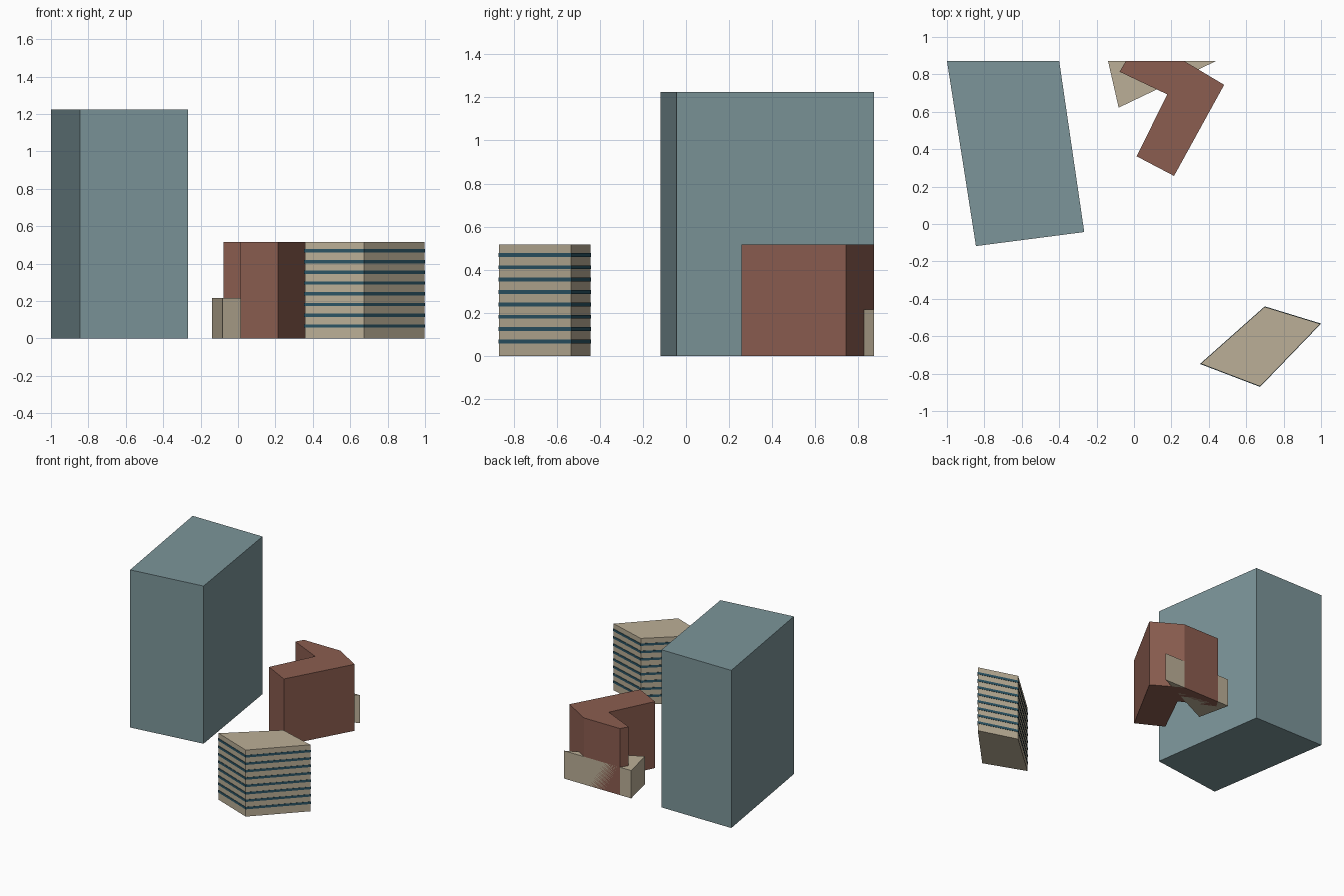
import bpy, bmesh

if "Cube" in bpy.data.objects:
    bpy.data.objects.remove(bpy.data.objects["Cube"])


def material(name, rgb):
    m = bpy.data.materials.new(name)
    m.diffuse_color = (*rgb, 1)
    m.use_nodes = True
    m.node_tree.nodes["Principled BSDF"].inputs["Base Color"].default_value = m.diffuse_color
    return m


def extrude(bm, outline, z0, z1):
    """Add a closed prism over a counter-clockwise outline."""
    low = [bm.verts.new((x, y, z0)) for x, y in outline]
    high = [bm.verts.new((x, y, z1)) for x, y in outline]
    bm.faces.new(low[::-1])
    bm.faces.new(high)
    n = len(outline)
    for i in range(n):
        j = (i + 1) % n
        bm.faces.new((low[i], low[j], high[j], high[i]))


def building(name, outline, spans, mat):
    bm = bmesh.new()
    for z0, z1 in spans:
        extrude(bm, outline, z0, z1)
    bmesh.ops.recalc_face_normals(bm, faces=bm.faces)
    me = bpy.data.meshes.new(name)
    bm.to_mesh(me)
    bm.free()
    me.materials.append(mat)
    ob = bpy.data.objects.new(name, me)
    bpy.context.collection.objects.link(ob)
    return ob


slate = material("slate", (0.20, 0.30, 0.32))
brick = material("brick", (0.26, 0.11, 0.08))
sand = material("sand", (0.50, 0.43, 0.31))
glass = material("window_blue", (0.025, 0.09, 0.13))

# Tall tower
building("tower", [(-1, 0.872), (-0.845, -0.118), (-0.266, -0.043), (-0.4, 0.872)],
         [(0, 1.225)], slate)

# L-shaped brick block, cut off at the rear site edge
building("brick_block", [(0.014, 0.362), (0.214, 0.257), (0.482, 0.744), (0.267, 0.872),
                         (-0.043, 0.872), (-0.077, 0.814), (0.178, 0.693)],
         [(0, 0.517)], brick)

# Low triangular annex that the brick block passes through
building("annex", [(-0.139, 0.872), (-0.082, 0.622), (0.44, 0.872)], [(0, 0.216)], sand)

# Office block with eight slightly proud window bands
H, BANDS = 0.517, 8
plan = [(0.357, -0.747), (0.674, -0.868), (0.996, -0.534), (0.699, -0.443)]
building("office_block", plan, [(0, H)], sand)
cx = sum(p[0] for p in plan) / 4
cy = sum(p[1] for p in plan) / 4
proud = [(cx + (x - cx) * 1.013, cy + (y - cy) * 1.013) for x, y in plan]
step = H / (BANDS + 1)
spans = [(step * i, step * i + 0.018) for i in range(1, BANDS + 1)]
building("window_bands", proud, spans, glass)
